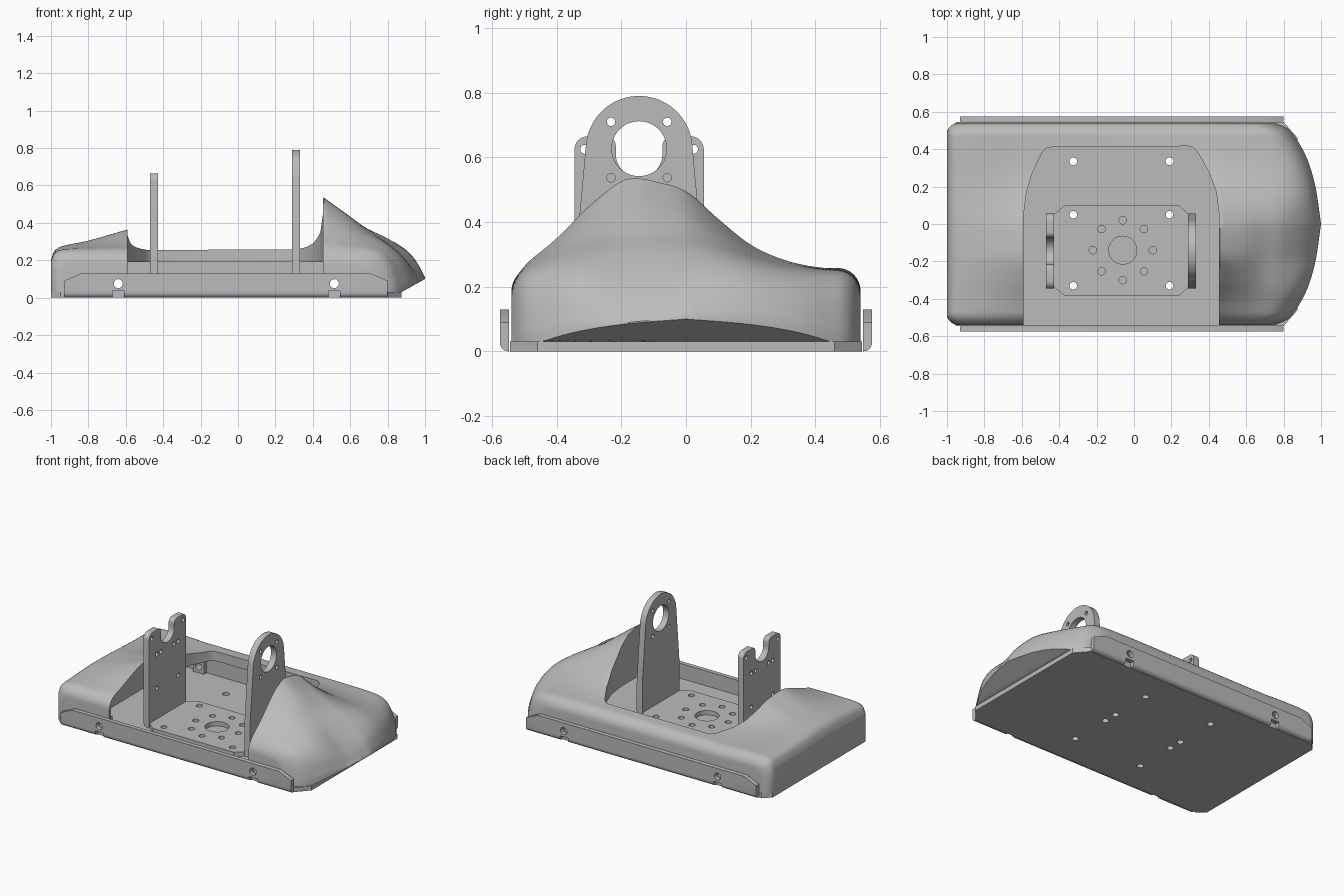
import bpy, bmesh, math

if "Cube" in bpy.data.objects:
    bpy.data.objects.remove(bpy.data.objects["Cube"])

grey = bpy.data.materials.new("plain_grey")
grey.use_nodes = True
COLOR = (0.5, 0.5, 0.5, 1)
grey.diffuse_color = COLOR
grey.node_tree.nodes["Principled BSDF"].inputs["Base Color"].default_value = COLOR


def finish(name, bm):
    bmesh.ops.recalc_face_normals(bm, faces=bm.faces[:])
    mesh = bpy.data.meshes.new(name)
    bm.to_mesh(mesh)
    bm.free()
    mesh.materials.append(grey)
    obj = bpy.data.objects.new(name, mesh)
    bpy.context.collection.objects.link(obj)
    return obj


def prism(name, pts, axis, lo, hi, bend=None, radius=0.028):
    """Extrude a 2D outline along an axis; bend = side whose bottom edge is rounded."""
    place = {"x": lambda a, b, h: (h, a, b), "y": lambda a, b, h: (a, h, b),
             "z": lambda a, b, h: (a, b, h)}[axis]
    bm = bmesh.new()
    rings = [[bm.verts.new(place(a, b, h)) for a, b in pts] for h in (lo, hi)]
    bm.faces.new(rings[0])
    bm.faces.new(rings[1])
    n = len(pts)
    for i in range(n):
        j = (i + 1) % n
        bm.faces.new((rings[0][i], rings[0][j], rings[1][j], rings[1][i]))
    if bend is not None:
        k = "xyz".index(axis)
        low = min(v.co.z for v in bm.verts)
        edges = [e for e in bm.edges if all(
            abs(v.co[k] - bend) < 1e-4 and abs(v.co.z - low) < 1e-4 for v in e.verts)]
        bmesh.ops.bevel(bm, geom=edges, offset=radius, segments=5, profile=0.5, affect="EDGES")
    return finish(name, bm)


def arc(cx, cy, r, start, end, n=12):
    angles = [math.radians(start + (end - start) * i / n) for i in range(n + 1)]
    return [(cx + r * math.cos(a), cy + r * math.sin(a)) for a in angles]


def circle(cx, cy, r, n=24):
    return arc(cx, cy, r, 0, 360, n)[:-1]


def rect(x0, y0, x1, y1):
    return [(x0, y0), (x1, y0), (x1, y1), (x0, y1)]


def cut(obj, outline, axis, lo, hi):
    cutter = prism("cutter", outline, axis, lo, hi)
    cutter.hide_render = True
    mod = obj.modifiers.new("cut", "BOOLEAN")
    mod.operation, mod.solver, mod.object = "DIFFERENCE", "EXACT", cutter
    bpy.context.view_layer.objects.active = obj
    bpy.ops.object.modifier_apply(modifier=mod.name)
    bpy.data.objects.remove(cutter)


def curve(table, x):
    """Smooth interpolation through a list of (x, value) points."""
    x = min(max(x, table[0][0]), table[-1][0])
    slope = lambda a, b: (b[1] - a[1]) / (b[0] - a[0])
    last = len(table) - 1
    i = next(k for k in range(last) if x <= table[k + 1][0])
    a, b = table[i], table[i + 1]
    m0 = slope(table[max(i - 1, 0)], b)
    m1 = slope(a, table[min(i + 2, last)])
    h = b[0] - a[0]
    t = (x - a[0]) / h
    return ((2 * t**3 - 3 * t**2 + 1) * a[1] + (t**3 - 2 * t**2 + t) * h * m0
            + (3 * t**2 - 2 * t**3) * b[1] + (t**3 - t**2) * h * m1)


# Body shell: hump across the width, tail and nose profiles along the length
HUMP = [(-.54, 0), (-.5, .07), (-.4, .35), (-.3, .7), (-.2, .97), (-.15, 1), (-.1, .97),
        (0, .86), (.1, .56), (.2, .28), (.3, .12), (.4, .04), (.54, 0)]
TAIL_RIDGE = [(-1, .2), (-.985, .245), (-.95, .272), (-.8, .305), (-.6, .362)]
TAIL_EDGE = [(-1, .19), (-.985, .23), (-.95, .252), (-.8, .257), (-.6, .25)]
NOSE_RIDGE = [(0, 1), (.07, .94), (.26, .78), (.44, .62), (.63, .48), (.81, .3), (.93, .14), (1, 0)]
NOSE_EDGE = [(0, 1), (.6, .97), (.8, .86), (.93, .58), (1, .15)]
NOSE_PLAN = [(0, 1), (.2, .97), (.35, .925), (.46, .865), (.51, .82), (.54, .75)]
HALF, ROUND = .54, .07
TAIL_X, NOSE_X = -.6, .46


def underside(x):
    return max(.03, .03 + (x - .875) * .56)


def mix(a, b, t):
    return a + (b - a) * t


def shell_point(y, part, t):
    g = max(0, curve(HUMP, y))
    peak = mix(.25, .535, g)
    if part == "tail":
        x = mix(-1, TAIL_X, t)
        z = mix(curve(TAIL_EDGE, x), curve(TAIL_RIDGE, x), g)
        c = max(0, (abs(y) - .48) / .06)
        x += .06 * (1 - math.sqrt(max(0, 1 - c * c))) * (1 - t)
    elif part == "middle":
        x = mix(TAIL_X, NOSE_X, t)
        z = mix(mix(.25, .362, g), peak, t)
    else:
        end = curve(NOSE_PLAN, abs(y))
        x = mix(NOSE_X, end, t)
        low = underside(end)
        z = low + (peak - low) * mix(curve(NOSE_EDGE, t), curve(NOSE_RIDGE, t), g)
    d = min(1, (HALF - abs(y)) / ROUND)
    z -= ROUND * (1 - math.sqrt(max(0, 1 - (1 - d) ** 2)))
    return x, y, max(z, underside(x) + .004)


columns = [("tail", (i / 16) ** 2) for i in range(16)]
columns += [("middle", i / 12) for i in range(12)]
columns += [("nose", 1 - (1 - i / 28) ** 1.3) for i in range(29)]
inner = HALF - ROUND
rows = [-HALF + ROUND * (1 - math.cos(math.pi / 2 * i / 8)) for i in range(8)]
rows = rows + [mix(-inner, inner, i / 40) for i in range(41)] + [-y for y in reversed(rows)]
bm = bmesh.new()
top, bottom = [], []
for y in rows:
    pts = [shell_point(y, *c) for c in columns]
    top.append([bm.verts.new(p) for p in pts])
    bottom.append([bm.verts.new((p[0], p[1], underside(p[0]))) for p in pts])
for grid in (top, bottom):
    for a, b in zip(grid, grid[1:]):
        for i in range(len(a) - 1):
            bm.faces.new((a[i], a[i + 1], b[i + 1], b[i]))
for k in (0, -1):
    sides = [(top[k], bottom[k]), ([r[k] for r in top], [r[k] for r in bottom])]
    for t, b in sides:
        for i in range(len(t) - 1):
            bm.faces.new((t[i], t[i + 1], b[i + 1], b[i]))
shell = finish("body_shell", bm)

# Open bay and hollow underside of the shell
cut(shell, rect(-.97, -.52, .7, .52), "z", -.1, .19)
bay = [(-.59, -.7), (-.59, .05), (-.575, .17), (-.545, .27), (-.49, .385), (-.47, .405), (-.44, .411),
       (.29, .416), (.315, .41), (.34, .385), (.4, .28), (.44, .17), (.455, .05), (.455, -.7)]
cut(shell, bay, "z", .01, 1)

# Base plate with folded side flanges
base = prism("base_plate", [(-1, -.5), (-.95, -.545), (.8, -.545), (.875, -.46),
                            (.875, .46), (.8, .545), (-.95, .545), (-1, .5)], "z", 0, .03)
for x in (-.325, .19):
    for y in (.335, .05, -.045, -.33):
        cut(base, circle(x, y, .021), "z", -.1, .1)

FASTENERS = (-.64, .515)
side_outline = [(-.93, 0), (.8, 0), (.8, .09), (.71, .13), (-.84, .13), (-.93, .09)]
for side, s in (("left", 1), ("right", -1)):
    lo, hi = sorted((s * .547, s * .576))
    flange = prism("side_flange_" + ("back" if s > 0 else "front"), side_outline, "y", lo, hi, bend=s * .576)
    for x in FASTENERS:
        cut(flange, circle(x, .075, .024), "y", -1, 1)
        cut(flange, rect(x - .03, -.02, x + .03, .035), "y", -1, 1)
        lug = prism("fastener_lug", rect(x - .04, .03, x + .04, .12), "y", *sorted((s * .49, s * .52)))
        cut(lug, circle(x, .075, .024), "y", -1, 1)
for x in FASTENERS:
    cut(shell, circle(x, .075, .024), "y", -1, 1)

# Mounting bracket floor
MID = -.145
floor = prism("bracket_floor", [(-.37, .1), (.24, .1), (.295, .05), (.295, -.335), (.24, -.385),
                                (-.37, -.385), (-.43, -.335), (-.43, .05)], "z", .03, .06)
cut(floor, circle(-.06, -.14, .075, 32), "z", 0, .1)
for x, y in circle(-.06, -.14, .16, 8):
    cut(floor, circle(x, y, .02), "z", 0, .1)
for x in (-.325, .19):
    for y in (.05, -.33):
        cut(floor, circle(x, y, .02), "z", 0, .1)

# Tall bracket arm with a round bearing hole
arm = [(-.345, .03), (.055, .03), (.055, .25)] + arc(MID, .625, .165, 5, 175, 32) + [(-.345, .25)]
tall = prism("tall_arm", arm, "x", .29, .332, bend=.332, radius=.035)
cut(tall, circle(MID, .627, .085, 40), "x", 0, 1)
for y in (MID - .087, MID + .087):
    for z in (.71, .537):
        cut(tall, circle(y, z, .013), "x", 0, 1)

# Short bracket arm with two ears and a U notch
ear = [(.055, .03)] + arc(.015, .625, .04, 0, 90, 8) + arc(-.043, .635, .03, 90, 180, 6)
notch = arc(MID, .61, .072, 0, -180, 20)
mirror = [(2 * MID - y, z) for y, z in reversed(ear)]
short = prism("short_arm", ear + notch + mirror, "x", -.47, -.428, bend=-.47, radius=.035)
for s in (-1, 1):
    for offset, z in ((.168, .625), (.115, .5), (.07, .5), (.115, .27)):
        cut(short, circle(MID + s * offset, z, .014), "x", -1, 0)

# Smooth curved surfaces and keep hard edges
for obj in bpy.context.view_layer.objects:
    obj.select_set(obj.type == "MESH" and grey.name in obj.data.materials)
bpy.context.view_layer.objects.active = shell
bpy.ops.object.shade_smooth_by_angle(angle=math.radians(30))
